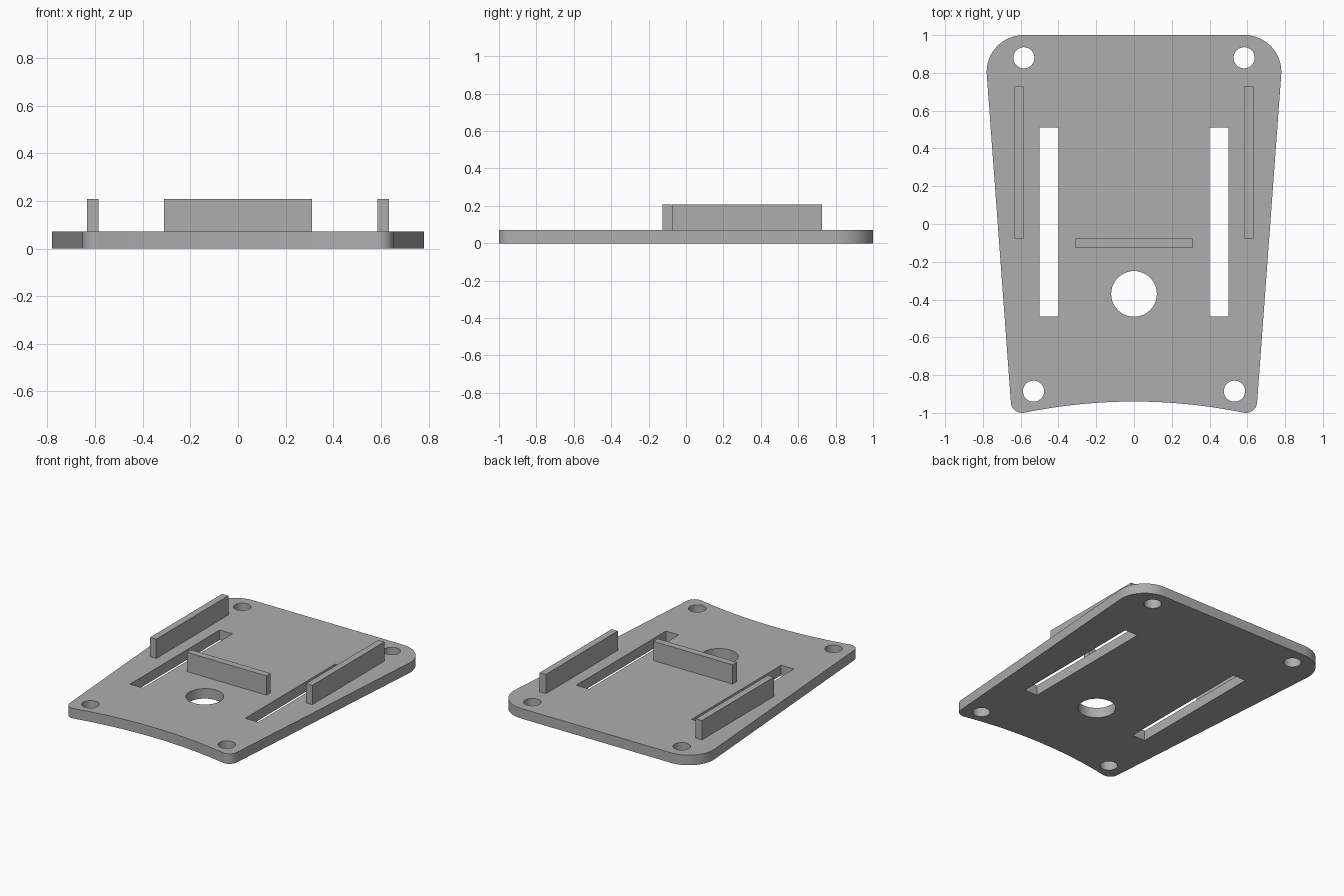
import bpy
import bmesh
from math import cos, sin, radians, tau

cube = bpy.data.objects.get("Cube")
if cube:
    bpy.data.objects.remove(cube, do_unlink=True)

PLATE_H, WALL_TOP = 0.071, 0.207

grey = bpy.data.materials.new("light_grey")
grey.use_nodes = True
grey.diffuse_color = (0.42, 0.42, 0.42, 1)
grey.node_tree.nodes["Principled BSDF"].inputs["Base Color"].default_value = grey.diffuse_color


def add_object(name, mesh):
    mesh.materials.clear()
    mesh.materials.append(grey)
    obj = bpy.data.objects.new(name, mesh)
    bpy.context.collection.objects.link(obj)
    return obj


def arc(cx, cy, r, start, end, steps):
    angles = [radians(start + (end - start) * i / steps) for i in range(steps + 1)]
    return [(cx + r * cos(a), cy + r * sin(a)) for a in angles]


def circle(cx, cy, r, n=48):
    return [(cx + r * cos(tau * i / n), cy + r * sin(tau * i / n)) for i in range(n)]


def rectangle(x0, x1, y0, y1):
    return [(x0, y0), (x1, y0), (x1, y1), (x0, y1)]


# Plate outline: hollowed front edge, small front corner, large back corner
hollow = [(0.581 * i / 16, -0.94 - 0.059 * (i / 16) ** 2) for i in range(16)]
half = hollow + arc(0.592, -0.94, 0.06, -101, -4.3, 12) + arc(0.585, 0.805, 0.195, -4.3, 90, 20)
outline = half + [(-x, y) for x, y in reversed(half[1:])]

# Openings: centre hole, corner screw holes and long strap slots
loops = [outline, circle(0, -0.37, 0.121)]
for side in (-1, 1):
    loops.append(circle(side * 0.583, 0.88, 0.056))
    loops.append(circle(side * 0.532, -0.885, 0.056))
    loops.append(rectangle(side * 0.45 - 0.05, side * 0.45 + 0.05, -0.49, 0.51))

# Filled and extruded profile turned into the plate mesh
curve = bpy.data.curves.new("plate_profile", "CURVE")
curve.dimensions = "2D"
curve.fill_mode = "BOTH"
curve.extrude = PLATE_H / 2
for loop in loops:
    spline = curve.splines.new("POLY")
    spline.points.add(len(loop) - 1)
    for point, (x, y) in zip(spline.points, loop):
        point.co = (x, y, PLATE_H / 2, 1)
    spline.use_cyclic_u = True
profile = bpy.data.objects.new("plate_profile", curve)
bpy.context.collection.objects.link(profile)
mesh = bpy.data.meshes.new_from_object(profile.evaluated_get(bpy.context.evaluated_depsgraph_get()))
bpy.data.objects.remove(profile, do_unlink=True)

bm = bmesh.new()
bm.from_mesh(mesh)
bmesh.ops.remove_doubles(bm, verts=bm.verts, dist=0.0001)
lowest = min(v.co.z for v in bm.verts)
bmesh.ops.translate(bm, verts=bm.verts, vec=(0, 0, -lowest))
bmesh.ops.recalc_face_normals(bm, faces=bm.faces)
bm.to_mesh(mesh)
bm.free()
plate = add_object("base_plate", mesh)
bpy.ops.object.select_all(action="DESELECT")
plate.select_set(True)
bpy.context.view_layer.objects.active = plate
bpy.ops.object.shade_smooth_by_angle(angle=radians(30))


# Upright walls standing on the plate
def wall(name, x0, x1, y0, y1):
    bm = bmesh.new()
    bottom = bm.faces.new([bm.verts.new((x, y, PLATE_H)) for x, y in rectangle(x0, x1, y0, y1)])
    top = bmesh.ops.extrude_face_region(bm, geom=[bottom], use_keep_orig=True)["geom"]
    verts = [g for g in top if isinstance(g, bmesh.types.BMVert)]
    bmesh.ops.translate(bm, verts=verts, vec=(0, 0, WALL_TOP - PLATE_H))
    bmesh.ops.recalc_face_normals(bm, faces=bm.faces)
    mesh = bpy.data.meshes.new(name)
    bm.to_mesh(mesh)
    bm.free()
    add_object(name, mesh)


wall("front_wall", -0.31, 0.31, -0.126, -0.078)
wall("left_wall", 0.585, 0.633, -0.076, 0.727)
wall("right_wall", -0.633, -0.585, -0.076, 0.727)
